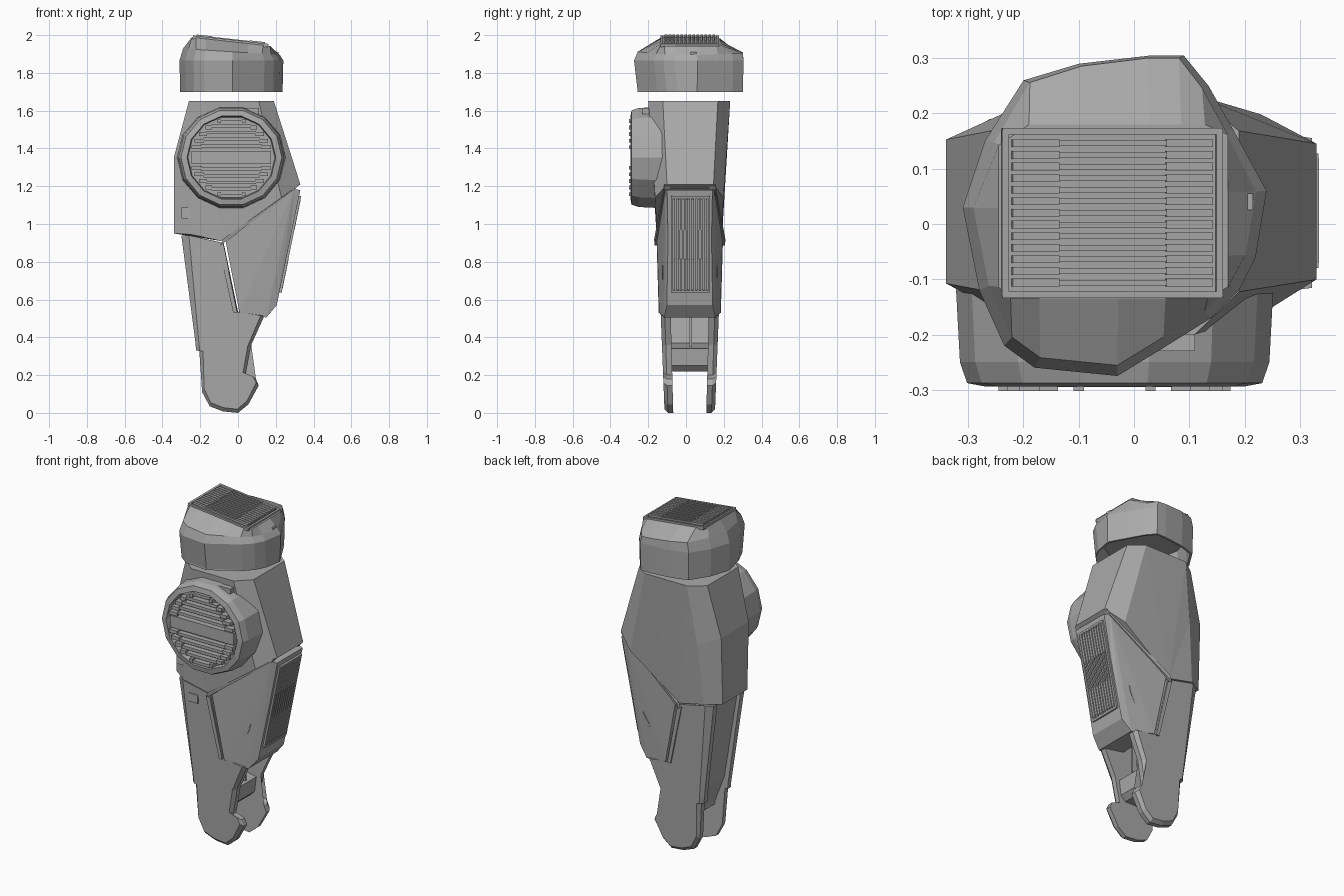
import bpy, bmesh
from math import sin, cos, pi, sqrt
from mathutils import Matrix, Vector

old = bpy.data.objects.get("Cube")
if old:
    bpy.data.objects.remove(old, do_unlink=True)

grey = bpy.data.materials.new("plain_grey")
grey.use_nodes = True
grey.diffuse_color = (0.4, 0.4, 0.4, 1)
grey.node_tree.nodes["Principled BSDF"].inputs["Base Color"].default_value = (0.4, 0.4, 0.4, 1)
MID = 0.02  # depth of the body's middle plane


def finish(name, bm):
    bmesh.ops.recalc_face_normals(bm, faces=bm.faces)
    mesh = bpy.data.meshes.new(name)
    bm.to_mesh(mesh)
    bm.free()
    mesh.materials.append(grey)
    obj = bpy.data.objects.new(name, mesh)
    bpy.context.collection.objects.link(obj)


def loft(name, rings):
    """Skin a list of equal-length rings and close both ends."""
    bm = bmesh.new()
    rows = [[bm.verts.new(p) for p in ring] for ring in rings]
    n = len(rows[0])
    for a, b in zip(rows, rows[1:]):
        for i in range(n):
            j = (i + 1) % n
            bm.faces.new((a[i], a[j], b[j], b[i]))
    ends = [bm.faces.new(rows[0]), bm.faces.new(rows[-1])]
    bmesh.ops.triangulate(bm, faces=ends)
    finish(name, bm)


def boxes(name, items, frame=Matrix()):
    """Many boxes (centre, size) in one mesh, placed by a frame."""
    bm = bmesh.new()
    for centre, size in items:
        m = frame @ Matrix.Translation(centre) @ Matrix.Diagonal((*size, 1))
        bmesh.ops.create_cube(bm, size=1, matrix=m)
    finish(name, bm)


def depth(y, z):
    """The body is deepest at the neck and tapers to the foot."""
    k = 0.74 + 0.22 * z if z < 1.2 else 1.0 + 0.42 * (z - 1.2)
    return MID + (y - MID) * k


def layer(outline, y):
    return [(x, depth(y, z), z) for x, z in outline]


def sloped(points, side, sink=0.0):
    """Ring whose points carry their own distance from the middle plane."""
    return [(x, depth(MID + side * (h - sink), z), z) for x, z, h in points]


def shrink(outline, d):
    c = sum((Vector(p) for p in outline), Vector((0, 0))) / len(outline)
    return [c + (Vector(p) - c) * (1 - d / (Vector(p) - c).length) for p in outline]


# Upper housing with broad chamfers
shell = [(-0.26, 1.65), (-0.34, 1.35), (-0.34, 0.95), (-0.09, 0.91), (0.33, 1.21), (0.19, 1.65)]
face = [(-0.17, 1.65), (-0.22, 1.3), (-0.25, 0.945), (-0.09, 0.91), (0.23, 1.14), (0.11, 1.65)]
loft("upper_housing", [layer(face, -0.165), layer(shell, -0.10),
                       layer(shell, 0.145), layer(face, 0.20)])

# Side armour: its broad faces slope in towards the +x edge
armour = [(-0.065, 0.905, 0.185), (0.295, 1.185, 0.13), (0.33, 1.18, 0.12), (0.277, 0.92, 0.122),
          (0.205, 0.57, 0.14), (0.15, 0.505, 0.16), (0.008, 0.53, 0.19)]
loft("side_armour", [sloped(armour, -1), sloped(armour, 1)])

# Rims along the diagonal seam and the armour slit, and fins, on both faces
seam = [(-0.095, 0.885, 0.2), (0.30, 1.18, 0.135), (0.322, 1.21, 0.135), (-0.08, 0.92, 0.2)]
slit = [(-0.105, 0.89, 0.187), (-0.078, 0.885, 0.187), (-0.004, 0.53, 0.192), (-0.025, 0.53, 0.192)]
fin = [(0.11, 0.63, 0.165), (0.16, 0.74, 0.16), (0.17, 0.78, 0.16), (0.125, 0.72, 0.165)]
for side, word in ((-1, "front"), (1, "back")):
    for part, strip in (("seam_rim", seam), ("slit_rim", slit), ("fin", fin)):
        loft(word + "_" + part, [sloped(strip, side, 0.03), sloped(strip, side)])

# Lower leg: two tapered prongs joined by a nearly flush wall and a shelf
prong = [(-0.30, 0.94), (-0.225, 0.37), (-0.222, 0.33), (-0.205, 0.33), (-0.19, 0.11), (-0.15, 0.035),
         (-0.08, 0.008), (0.0, 0.0), (0.055, 0.045), (0.11, 0.145), (0.095, 0.18),
         (0.04, 0.20), (0.07, 0.36), (0.14, 0.515), (0.0, 0.535), (-0.076, 0.90)]
bevel = shrink(prong, 0.02)
bevel[0], bevel[-3], bevel[-2], bevel[-1] = (-0.26, 0.94), (0.12, 0.515), (-0.004, 0.535), (-0.078, 0.90)
for word, side in (("front", -1), ("back", 1)):
    loft(word + "_prong", [layer(o, MID + side * h) for o, h in ((prong, 0.118), (prong, 0.155), (bevel, 0.18))])
wall = [(-0.28, 0.95), (-0.20, 0.40), (-0.14, 0.24), (-0.10, 0.22), (-0.13, 0.40), (-0.20, 0.95)]
shelf = [(-0.14, 0.22), (0.0, 0.22), (0.03, 0.25), (0.04, 0.34), (-0.13, 0.37)]
for name, outline in (("leg_wall", wall), ("leg_shelf", shelf)):
    loft(name, [layer(outline, -0.11), layer(outline, 0.15)])
boxes("inner_strut", [((0.02, 0.025, 0.45), (0.03, 0.012, 0.2))])

# Round drum with a recessed face
cx, cz, sides = -0.035, 1.352, 14


def circle(r, y):
    return [(cx + r * cos(2 * pi * i / sides), y, cz + 0.96 * r * sin(2 * pi * i / sides)) for i in range(sides)]


loft("drum", [circle(0.27, -0.05), circle(0.287, -0.12), circle(0.28, -0.25), circle(0.267, -0.288),
              circle(0.235, -0.294), circle(0.23, -0.262)])

# Drum louvres: bars trimmed to the round face, with stepped ends
bars = [((cx, -0.275, cz), (0.42, 0.036, 0.07))]
for s in (-1, 1):
    for i in range(5):
        h = 0.062 + 0.035 * i
        w = sqrt(0.225 ** 2 - (h + 0.01) ** 2)
        bars.append(((cx, -0.28, cz + s * h), (1.5 * w, 0.03, 0.017)))
        for side in (-1, 1):
            bars.append(((cx + side * w * 0.86, -0.284, cz + s * (h - 0.008)), (w * 0.25, 0.036, 0.02)))
boxes("drum_louvres", bars)
boxes("drum_clasp", [((0.07, -0.2, 1.598), (0.08, 0.06, 0.03))])

# Head cap: faceted hollow shell
rim = [(-0.31, 0.03), (-0.27, 0.15), (-0.2, 0.26), (-0.1, 0.29), (0.03, 0.305), (0.09, 0.305),
       (0.135, 0.25), (0.18, 0.17), (0.24, 0.06), (0.22, -0.06), (0.19, -0.12), (0.14, -0.17),
       (0.06, -0.22), (-0.03, -0.275), (-0.18, -0.26), (-0.235, -0.22), (-0.28, -0.12)]
cap_mid = Vector((-0.035, 0.02))


def cap_ring(scale, z, dy=0.0):
    return [(cap_mid.x + (x - cap_mid.x) * scale, cap_mid.y + (y - cap_mid.y) * scale + dy * (y < 0), z) for x, y in rim]


crown = []
for x, y in rim:
    px = min(max(x * 0.95, -0.245), 0.17)
    crown.append((px, min(max(y * 0.95, -0.135), 0.18), 1.965 - 0.11 * (px + 0.035)))
shoulder = [(cap_mid.x + (x - cap_mid.x) * 0.93, y * (0.93 if y < 0 else 0.985), 1.91 - 0.06 * x) for x, y in rim]
loft("head_cap", [cap_ring(0.9, 1.85), cap_ring(0.94, 1.70), cap_ring(0.985, 1.70, 0.015),
                  cap_ring(1.0, 1.865), shoulder, crown])
boxes("cap_window", [((0.195, 0.04, 1.895), (0.04, 0.03, 0.03))])

# Cap grille, tilted with the crown
tilt = Matrix.Translation((-0.04, 0.02, 1.965)) @ Matrix.Rotation(0.11, 4, 'Y')
slats = [((0, s * 0.148, 0.002), (0.40, 0.012, 0.018)) for s in (-1, 1)]
slats += [((s * 0.195, 0, 0.002), (0.012, 0.30, 0.018)) for s in (-1, 1)]
for i in range(13):
    y = -0.126 + 0.021 * i
    slats.append(((0, y, 0.004), (0.36, 0.010, 0.022)))
    for s in (-1, 1):
        slats.append(((s * 0.14, y, 0.005), (0.085, 0.014, 0.026)))
boxes("cap_grille", slats, tilt)

# Side grille on the sloped armour edge
lean = Matrix.Translation((0.264, 0.024, 0.895)) @ Matrix.Rotation(0.2, 4, 'Y')
slats = [((0.008, s * 0.098, 0), (0.022, 0.012, 0.52)) for s in (-1, 1)]
slats += [((0.008, 0, s * 0.255), (0.022, 0.19, 0.012)) for s in (-1, 1)]
for i in range(9):
    y = -0.08 + 0.02 * i
    slats.append(((0.008, y, 0), (0.020, 0.010, 0.50)))
    for s in (-1, 1):
        slats.append(((0.011, y, s * 0.16), (0.018, 0.014, 0.16)))
boxes("side_grille", slats, lean)

# Small hatches
boxes("front_hatch", [((-0.265, -0.138, 1.06), (0.07, 0.03, 0.06))])
boxes("leg_hatch", [((-0.19, -0.142, 0.85), (0.06, 0.02, 0.05))])
